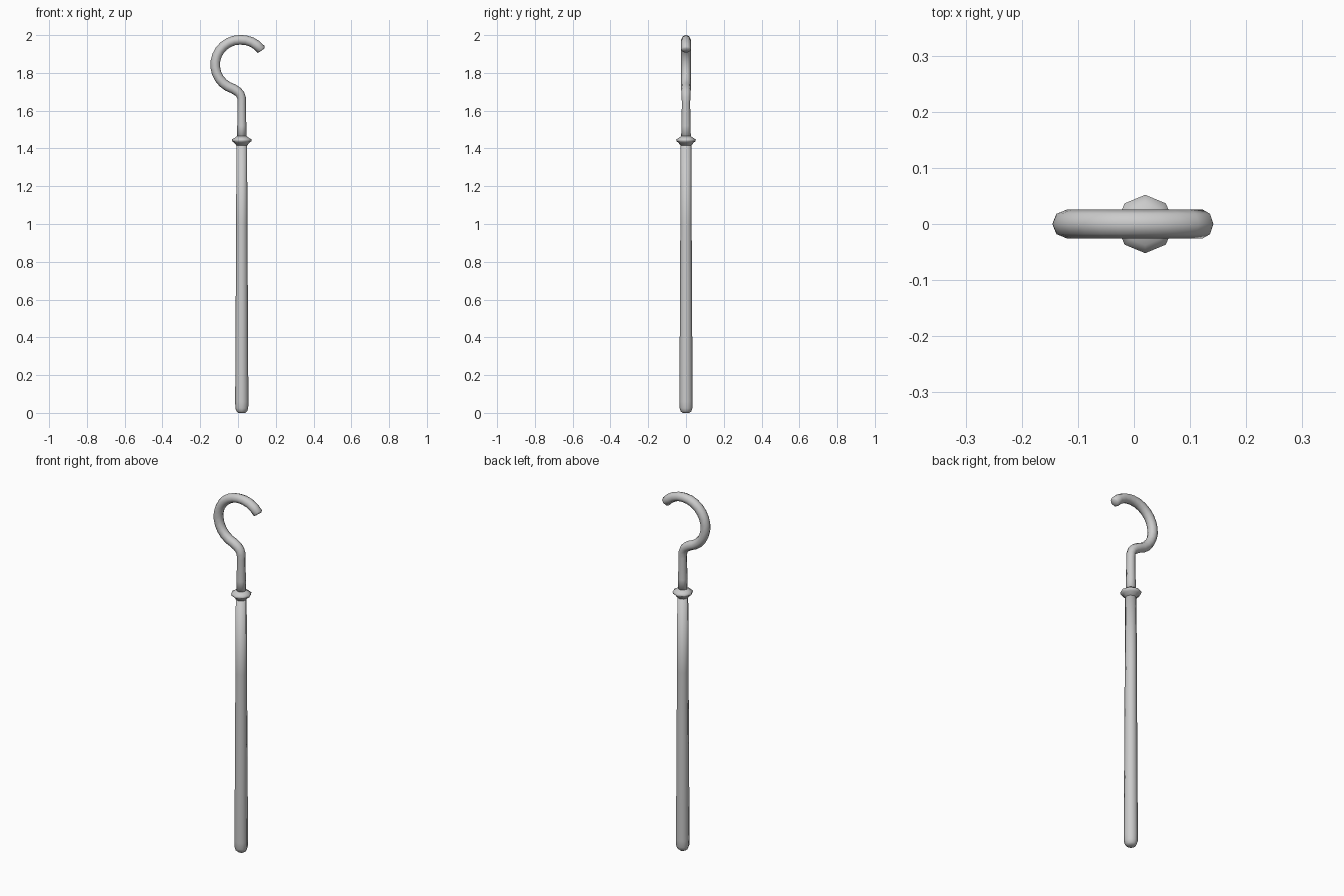
import bpy, bmesh, math
from mathutils import Vector

if "Cube" in bpy.data.objects:
    bpy.data.objects.remove(bpy.data.objects["Cube"])

SIDES = 8
AXIS_X = 0.02


def sweep(name, stations):
    """Octagonal tube through (x, z, radius) stations in the xz plane, closed at both ends."""
    bm = bmesh.new()
    pts = [Vector((x, 0, z)) for x, z, r in stations]
    rings = []
    for i, (x, z, r) in enumerate(stations):
        t = (pts[min(i + 1, len(pts) - 1)] - pts[max(i - 1, 0)]).normalized()
        side = Vector((t.z, 0, -t.x))
        ring = []
        for k in range(SIDES):
            a = 2 * math.pi * k / SIDES
            ring.append(bm.verts.new(pts[i] + side * r * math.cos(a) + Vector((0, r * math.sin(a), 0))))
        rings.append(ring)
    for a, b in zip(rings, rings[1:]):
        for k in range(SIDES):
            n = (k + 1) % SIDES
            bm.faces.new((a[k], a[n], b[n], b[k]))
    bm.faces.new(rings[0][::-1])
    bm.faces.new(rings[-1])
    bmesh.ops.recalc_face_normals(bm, faces=bm.faces)
    me = bpy.data.meshes.new(name)
    bm.to_mesh(me)
    bm.free()
    for p in me.polygons:
        p.use_smooth = True
    ob = bpy.data.objects.new(name, me)
    bpy.context.collection.objects.link(ob)
    return ob


# Tapered shaft with rounded foot
sweep("shaft", [(AXIS_X, z, r) for z, r in [
    (0, 0.018), (0.008, 0.028), (0.025, 0.034), (0.06, 0.035),
    (0.6, 0.032), (1.0, 0.030), (1.43, 0.028)]])

# Flared collar
sweep("collar", [(AXIS_X, z, r) for z, r in [
    (1.415, 0.028), (1.432, 0.042), (1.438, 0.051),
    (1.448, 0.052), (1.456, 0.038), (1.465, 0.026)]])

# Hook: stem, reverse bend, then open circular crook
stem = [(AXIS_X, 1.45, 0.026), (AXIS_X, 1.52, 0.024), (AXIS_X, 1.64, 0.022),
        (0.019, 1.667, 0.023), (0.011, 1.688, 0.024), (-0.003, 1.702, 0.025)]
cx, cz, R = 0.011, 1.843, 0.132
crook = []
for i in range(17):
    a = math.radians(254 + (36 - 254) * i / 16)
    rr = R + 0.006 * max(0, (i - 12) / 4)
    crook.append((cx + rr * math.cos(a), cz + rr * math.sin(a), 0.0255))
# Slightly bevelled tip
tip = Vector((math.sin(math.radians(36)), -math.cos(math.radians(36))))
lx, lz, _ = crook[-1]
crook.append((lx + tip.x * 0.006, lz + tip.y * 0.006, 0.019))
sweep("hook", stem + crook)
